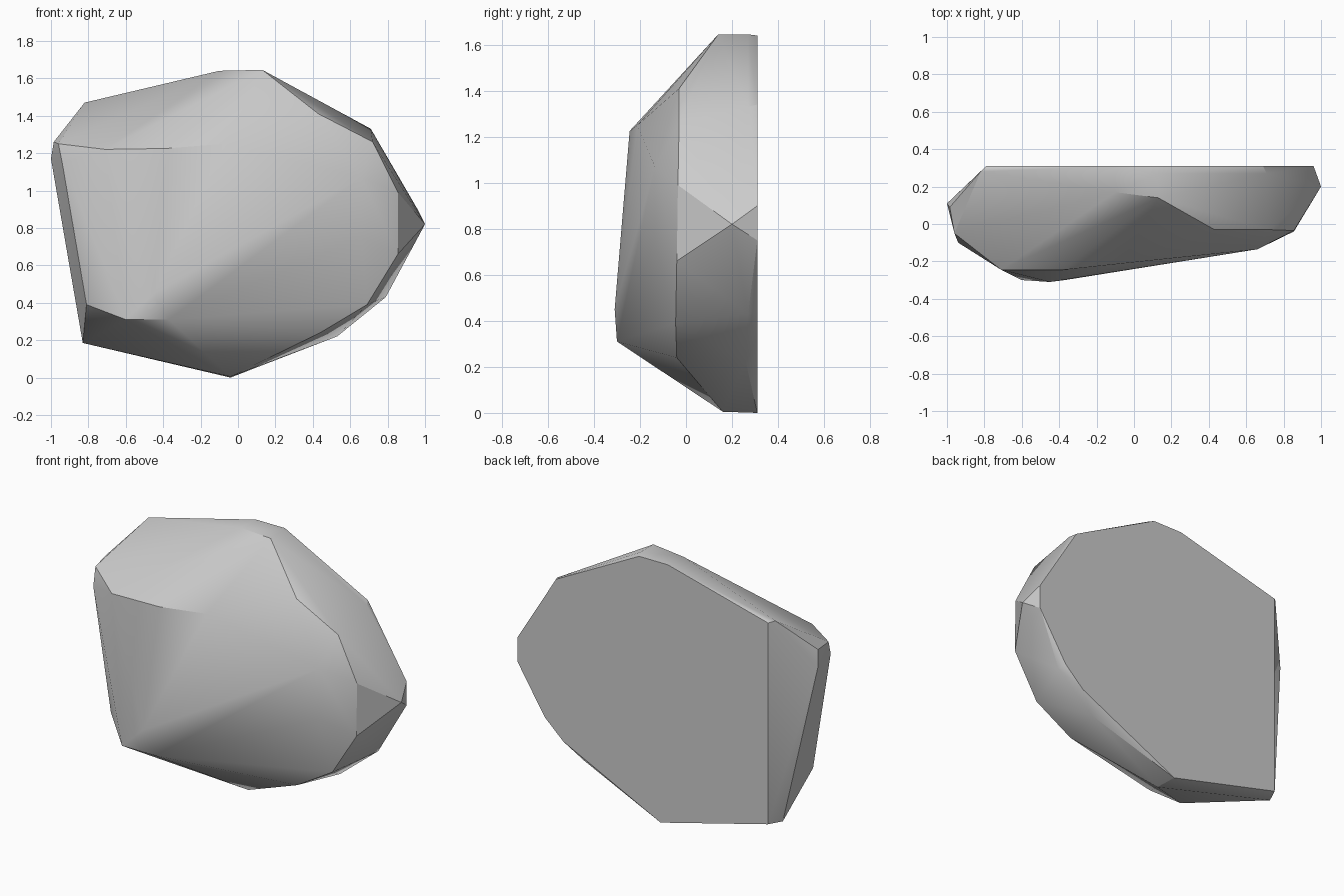
import bpy, bmesh, math

cube = bpy.data.objects.get("Cube")
if cube:
    bpy.data.objects.remove(cube, do_unlink=True)

stone = bpy.data.materials.new("grey_stone")
stone.use_nodes = True
grey = (0.6, 0.6, 0.6, 1)
stone.diffuse_color = grey
stone.node_tree.nodes["Principled BSDF"].inputs["Base Color"].default_value = grey

# Flat back outline (x, z)
BACK_Y = 0.31
back = [(-.79, 1.46), (-.09, 1.64), (.11, 1.64), (.69, 1.34), (.96, .9),
        (.96, .75), (.77, .45), (.64, .33), (-.04, 0), (-.79, .19)]
# Widest rim, just in front of the back
rim = [(.13, .27, 1.645), (.71, .27, 1.33), (1, .2, .82), (.79, .27, .43),
       (.53, .26, .22), (-.04, .16, .005), (-.83, .22, .185), (-1, .11, 1.17),
       (-.985, .09, 1.26), (-.82, .28, 1.47), (-.1, .17, 1.64), (.13, .14, 1.645)]
# Shoulder where the sides turn to the front
shoulder = [(.43, -.03, 1.41), (.72, -.03, 1.26), (.855, -.035, .99),
            (.855, -.04, .66), (.69, -.045, .39), (.44, -.04, .24),
            (-.81, -.11, .39), (-.94, -.1, 1.15), (-.96, -.05, 1.25)]
# Broad front face
front = [(-.71, -.245, 1.22), (-.38, -.245, 1.225), (-.07, -.212, 1.25),
         (.66, -.135, 1.07), (.66, -.135, .75), (-.37, -.3, .31),
         (-.45, -.31, .45), (-.6, -.3, .31)]

# Wrap the points in a convex boulder
bm = bmesh.new()
for p in [(x, BACK_Y, z) for x, z in back] + rim + shoulder + front:
    bm.verts.new(p)
hull = bmesh.ops.convex_hull(bm, input=bm.verts)
loose = {v for v in hull["geom_interior"] + hull["geom_unused"]
         if isinstance(v, bmesh.types.BMVert)}
bmesh.ops.delete(bm, geom=list(loose), context="VERTS")
bmesh.ops.dissolve_limit(bm, angle_limit=math.radians(1),
                         verts=bm.verts, edges=bm.edges)
bmesh.ops.recalc_face_normals(bm, faces=bm.faces)

mesh = bpy.data.meshes.new("boulder")
bm.to_mesh(mesh)
bm.free()
mesh.materials.append(stone)
boulder = bpy.data.objects.new("boulder", mesh)
bpy.context.collection.objects.link(boulder)

# Smooth the gentle turns, keep the ridges sharp
bpy.ops.object.select_all(action="DESELECT")
boulder.select_set(True)
bpy.context.view_layer.objects.active = boulder
bpy.ops.object.shade_smooth_by_angle(angle=math.radians(30))
